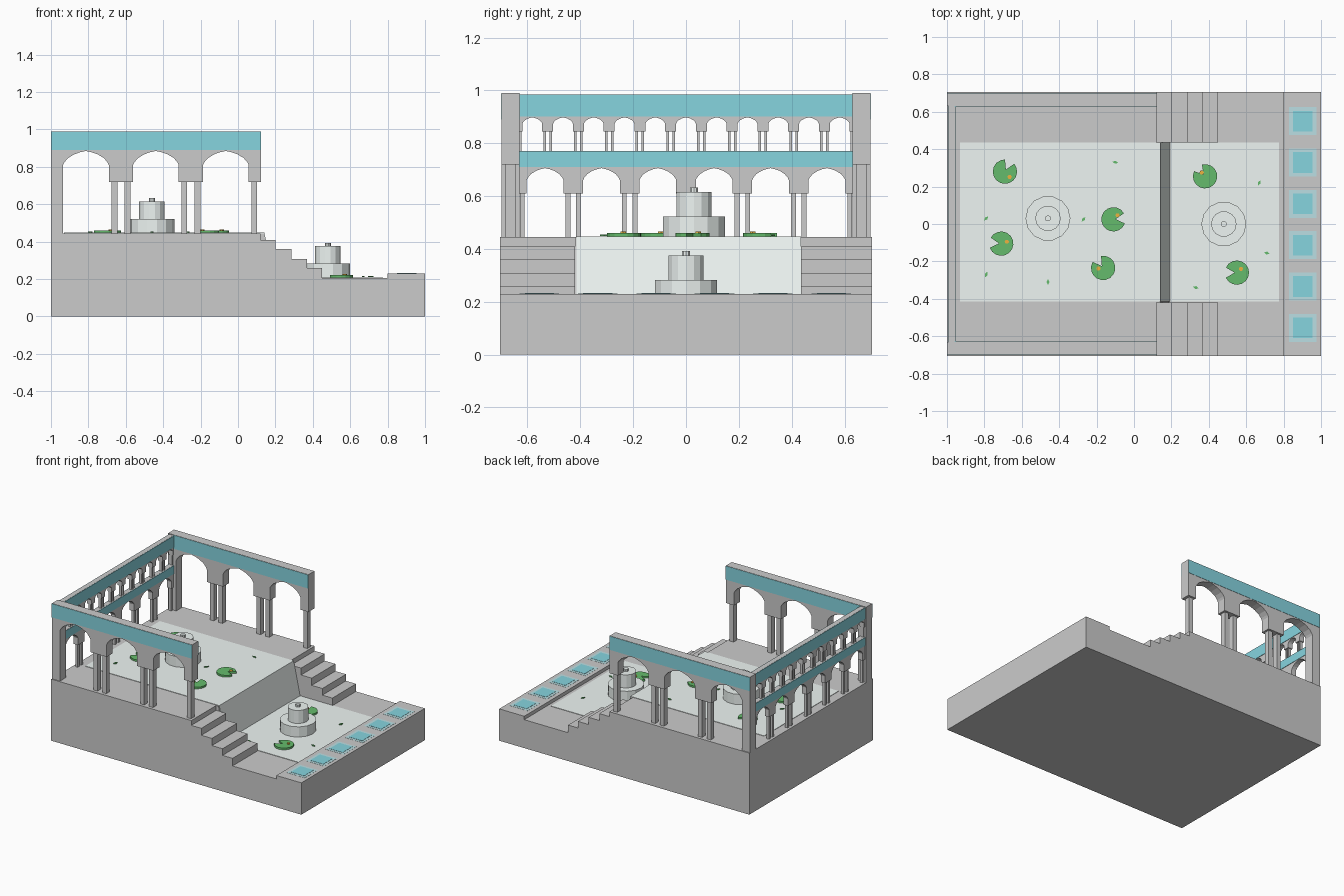
import bpy, bmesh, math

if "Cube" in bpy.data.objects:
    bpy.data.objects.remove(bpy.data.objects["Cube"])


def material(name, rgb):
    m = bpy.data.materials.new(name)
    m.diffuse_color = (*rgb, 1)
    m.use_nodes = True
    m.node_tree.nodes["Principled BSDF"].inputs["Base Color"].default_value = m.diffuse_color
    return m


TEAL = material("teal_tile", (0.24, 0.66, 0.74))
LIGHT_TEAL = material("tile_border", (0.50, 0.74, 0.77))
WATER = material("pale_water", (0.86, 0.92, 0.90))
GREEN = material("leaf_green", (0.13, 0.50, 0.15))
ORANGE = material("flower_orange", (0.85, 0.45, 0.05))


def finish(name, bm, mat=None):
    bmesh.ops.recalc_face_normals(bm, faces=bm.faces)
    me = bpy.data.meshes.new(name)
    bm.to_mesh(me)
    bm.free()
    ob = bpy.data.objects.new(name, me)
    bpy.context.collection.objects.link(ob)
    if mat:
        me.materials.append(mat)
    return ob


def add_prism(bm, pts, axis, lo, hi):
    """Extrude a 2D outline along an axis; outline is (x,z), (y,z) or (x,y)."""
    def place(p, h):
        return {'x': (h, p[0], p[1]), 'y': (p[0], h, p[1]), 'z': (p[0], p[1], h)}[axis]
    face = bm.faces.new([bm.verts.new(place(p, lo)) for p in pts])
    ext = bmesh.ops.extrude_face_region(bm, geom=[face])
    d = hi - lo
    vec = {'x': (d, 0, 0), 'y': (0, d, 0), 'z': (0, 0, d)}[axis]
    bmesh.ops.translate(bm, vec=vec, verts=[v for v in ext['geom'] if isinstance(v, bmesh.types.BMVert)])


def prism(name, pts, axis, lo, hi, mat=None):
    bm = bmesh.new()
    add_prism(bm, pts, axis, lo, hi)
    return finish(name, bm, mat)


def rect(a0, a1, b0, b1):
    return [(a0, b0), (a1, b0), (a1, b1), (a0, b1)]


def arcade(name, axis, lo, hi, u0, u1, n, floor, foot, spring, apex, top, half, solid_start=False):
    """Row of pointed arches on paired square columns."""
    bm = bmesh.new()
    step = (u1 - u0) / n
    pts = [(u1, foot), (u1, top), (u0, top), (u0, floor if solid_start else foot)]
    curve = [(0, 0), (0.06, 0.2), (0.22, 0.5), (0.5, 0.77), (0.75, 0.91)]
    for i in range(n):
        a, b = u0 + i * step + half, u0 + (i + 1) * step - half
        m, r = (b - a) / 2, apex - spring
        pts.append((a, floor if solid_start and i == 0 else foot))
        pts += [(a + s * m, spring + t * r) for s, t in curve]
        pts.append((a + m, apex))
        pts += [(b - s * m, spring + t * r) for s, t in reversed(curve)]
        pts.append((b, foot))
    add_prism(bm, pts, axis, lo, hi)
    # columns: a pair under each inner pier, one at each end
    w, off, mid, d = half * 0.24, half * 0.54, (lo + hi) / 2, (hi - lo) * 0.28
    for i in range(n + 1):
        for s in (-1, 1):
            c = u0 + i * step + s * off
            if u0 < c < u1 and not (solid_start and i == 0):
                add_prism(bm, rect(c - w, c + w, floor, foot), axis, mid - d, mid + d)
    return finish(name, bm)


# stepped base, cascade block between the stairs, front ledge
stairs = [(-1, 0), (0.8, 0), (0.8, 0.205), (0.45, 0.205), (0.45, 0.26), (0.37, 0.26), (0.37, 0.308),
          (0.285, 0.308), (0.285, 0.36), (0.2, 0.36), (0.2, 0.41), (0.12, 0.41), (0.12, 0.445), (-1, 0.445)]
prism("base_stairs_front", stairs, 'y', -0.705, -0.42)
prism("base_stairs_back", stairs, 'y', 0.435, 0.705)
prism("base_middle", [(-1, 0), (0.8, 0), (0.8, 0.205), (0.188, 0.205), (0.138, 0.445), (-1, 0.445)],
      'y', -0.42, 0.435)
prism("end_ledge", rect(0.8, 1, 0, 0.23), 'y', -0.705, 0.705)

# water sheet running over the cascade
prism("water_sheet", [(-0.93, 0.444), (0.137, 0.444), (0.187, 0.204), (0.775, 0.204), (0.775, 0.208),
                      (0.192, 0.208), (0.141, 0.448), (-0.93, 0.448)], 'y', -0.415, 0.435, WATER)

# decorated ledge tiles
for i in range(6):
    y = -0.555 + i * 0.221
    prism("tile_border", rect(0.83, 0.975, y - 0.075, y + 0.075), 'z', 0.229, 0.231, LIGHT_TEAL)
    prism("tile_centre", rect(0.85, 0.955, y - 0.055, y + 0.055), 'z', 0.229, 0.2325, TEAL)

# side arcades with tile bands on both faces
for s, label in ((-1, "front"), (1, "back")):
    lo, hi = sorted((s * 0.63, s * 0.698))
    arcade("arcade_" + label, 'y', lo, hi, -1, 0.122, 3, 0.445, 0.72, 0.81, 0.885, 0.99, 0.065, True)
    prism("band_outer_" + label, rect(-1, 0.122, 0.89, 0.988), 'y', *sorted((s * 0.697, s * 0.7)), TEAL)
    prism("band_inner_" + label, rect(-0.96, 0.122, 0.89, 0.988), 'y', *sorted((s * 0.631, s * 0.628)), TEAL)

# two-tier rear arcade
arcade("rear_lower_arcade", 'x', -0.99, -0.955, -0.64, 0.64, 6, 0.445, 0.61, 0.66, 0.706, 0.77, 0.037)
arcade("rear_upper_arcade", 'x', -0.99, -0.955, -0.64, 0.64, 11, 0.77, 0.845, 0.875, 0.898, 0.985, 0.021)
for z0, z1 in ((0.71, 0.769), (0.902, 0.984)):
    for x in (-0.991, -0.954):
        prism("rear_band", rect(-0.63, 0.63, z0, z1), 'x', x - 0.002, x + 0.002, TEAL)


def ring(x, y, r, n, start=0.0, sweep=math.tau):
    return [(x + r * math.cos(start + sweep * k / n), y + r * math.sin(start + sweep * k / n)) for k in range(n)]


# tiered fountains
for x, y, z in ((-0.46, 0.03, 0.445), (0.48, 0.0, 0.205)):
    bm = bmesh.new()
    for r, z0, z1, n in ((0.12, 0, 0.077, 14), (0.068, 0.077, 0.171, 14), (0.016, 0.171, 0.188, 10)):
        add_prism(bm, ring(x, y, r, n), 'z', z + z0, z + z1)
    finish("fountain", bm, WATER)

# notched lily pads (x, y, notch angle, flower offset)
PADS = [(-0.69, 0.28, 65, 0.025, -0.028), (-0.71, -0.105, 175, 0.03, 0.01),
        (-0.11, 0.025, 5, 0.022, 0.022), (-0.165, -0.235, 125, -0.025, -0.003),
        (0.38, 0.255, 130, -0.018, 0.02), (0.55, -0.26, 180, 0.022, 0.02)]
for x, y, deg, fx, fy in PADS:
    z = 0.445 if x < 0.15 else 0.205
    gap, a = math.radians(25), math.radians(deg)
    sweep = (math.tau - 2 * gap) * 15 / 14
    tip = (x + 0.012 * math.cos(a), y + 0.012 * math.sin(a))
    prism("lily_pad", [tip] + ring(x, y, 0.065, 15, a + gap, sweep), 'z', z + 0.003, z + 0.016, GREEN)
    prism("lily_flower", ring(x + fx, y + fy, 0.012, 6), 'z', z + 0.014, z + 0.021, ORANGE)

# small floating leaves
LEAVES = [(-0.79, 0.03), (-0.79, -0.27), (-0.46, -0.31), (-0.27, 0.025), (-0.1, 0.33),
          (0.67, 0.22), (0.71, -0.155), (0.33, -0.34)]
for i, (x, y) in enumerate(LEAVES):
    z = 0.452 if x < 0.15 else 0.214
    leaf = prism("floating_leaf", [(-0.016, 0), (0, -0.008), (0.016, 0), (0, 0.008)], 'z', -0.003, 0.002, GREEN)
    leaf.location = (x, y, z)
    leaf.rotation_euler.z = (0.8, 1.2, 1.6, 0.9, -0.2, 1.1, -0.2, -0.3)[i]
